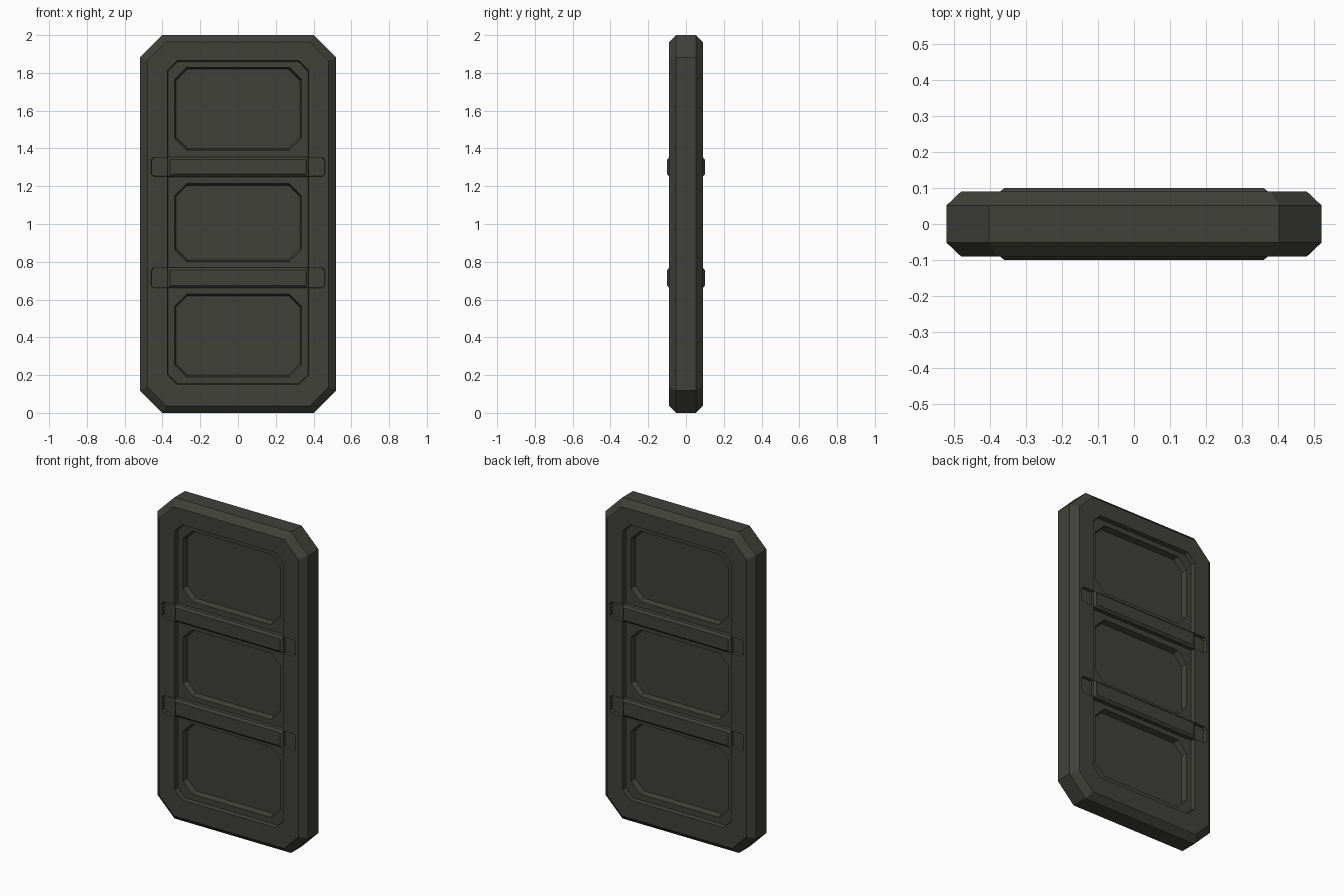
import bpy, bmesh

if "Cube" in bpy.data.objects:
    bpy.data.objects.remove(bpy.data.objects["Cube"])

metal = bpy.data.materials.new("dark olive grey")
metal.diffuse_color = (0.052, 0.052, 0.043, 1)
metal.use_nodes = True
metal.node_tree.nodes["Principled BSDF"].inputs["Base Color"].default_value = metal.diffuse_color


def loop_points(hx, z0, z1, ch, y, cx=0.0):
    """Rectangle with clipped corners, facing along y."""
    pts = [(hx, z0 + ch), (hx, z1 - ch), (hx - ch, z1), (-hx + ch, z1),
           (-hx, z1 - ch), (-hx, z0 + ch), (-hx + ch, z0), (hx - ch, z0)]
    return [(cx + x, y, z) for x, z in pts]


def loft(bm, loops):
    """Closed solid through a list of clipped rectangles."""
    rings = [[bm.verts.new(p) for p in lp] for lp in loops]
    for a, b in zip(rings, rings[1:]):
        for i in range(8):
            j = (i + 1) % 8
            bm.faces.new((a[i], a[j], b[j], b[i]))
    bm.faces.new(rings[0])
    bm.faces.new(rings[-1])


def finish(name, bm):
    bmesh.ops.recalc_face_normals(bm, faces=bm.faces)
    me = bpy.data.meshes.new(name)
    bm.to_mesh(me)
    bm.free()
    me.materials.append(metal)
    ob = bpy.data.objects.new(name, me)
    bpy.context.collection.objects.link(ob)
    return ob


def cut(target, bm):
    """Subtract a temporary cutter from the target."""
    cutter = finish("cutter", bm)
    cutter.hide_render = True
    m = target.modifiers.new("cut", "BOOLEAN")
    m.operation, m.solver, m.object = "DIFFERENCE", "EXACT", cutter
    bpy.context.view_layer.objects.active = target
    bpy.ops.object.modifier_apply(modifier=m.name)
    bpy.data.objects.remove(cutter)


# Door slab with clipped corners and bevelled rim
bm = bmesh.new()
loft(bm, [loop_points(0.48, 0.037, 1.963, 0.10, -0.09),
          loop_points(0.52, 0.0, 2.0, 0.118, -0.052),
          loop_points(0.52, 0.0, 2.0, 0.118, 0.052),
          loop_points(0.48, 0.037, 1.963, 0.10, 0.09)])
door = finish("door_slab", bm)

# Tall shallow opening on both sides
bm = bmesh.new()
for s in (-1, 1):
    loft(bm, [loop_points(0.376, 0.149, 1.866, 0.052, s * 0.1),
              loop_points(0.37, 0.155, 1.86, 0.05, s * 0.063)])
cut(door, bm)

# Three deeper panels on both sides
bm = bmesh.new()
for s in (-1, 1):
    for z0, z1 in ((0.19, 0.63), (0.80, 1.215), (1.39, 1.83)):
        loft(bm, [loop_points(0.34, z0 - 0.003, z1 + 0.003, 0.066, s * 0.075),
                  loop_points(0.327, z0 + 0.01, z1 - 0.01, 0.06, s * 0.03)])
cut(door, bm)

# Shallow pockets beyond the ends of the crossbars
BARS = ((0.66, 0.77), (1.25, 1.355))
bm = bmesh.new()
for s in (-1, 1):
    for side in (-1, 1):
        for z0, z1 in BARS:
            loft(bm, [loop_points(0.055, z0, z1, 0.012, s * 0.11, side * 0.407),
                      loop_points(0.05, z0 + 0.004, z1 - 0.004, 0.012, s * 0.07, side * 0.407)])
cut(door, bm)

# Raised crossbars running through the door
for name, (z0, z1) in zip(("lower_crossbar", "upper_crossbar"), BARS):
    bm = bmesh.new()
    loft(bm, [loop_points(0.36, z0 + 0.014, z1 - 0.014, 0.002, -0.1),
              loop_points(0.374, z0, z1, 0.002, -0.088),
              loop_points(0.374, z0, z1, 0.002, 0.088),
              loop_points(0.36, z0 + 0.014, z1 - 0.014, 0.002, 0.1)])
    finish(name, bm)
